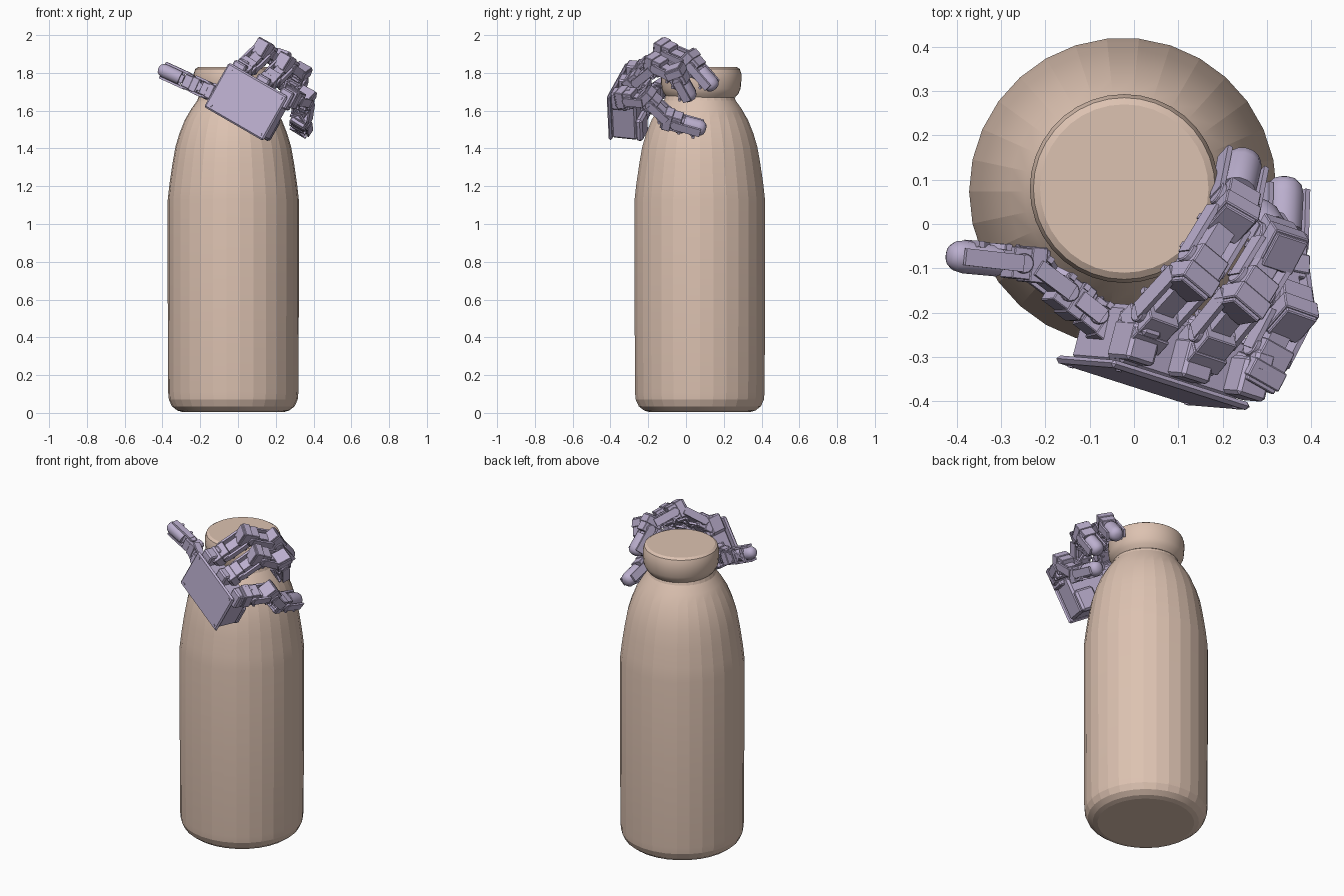
import bpy, bmesh, math
from mathutils import Vector, Matrix

if "Cube" in bpy.data.objects:
    bpy.data.objects.remove(bpy.data.objects["Cube"])

def material(name, col):
    m = bpy.data.materials.new(name)
    m.diffuse_color = (*col, 1)
    m.use_nodes = True
    m.node_tree.nodes["Principled BSDF"].inputs["Base Color"].default_value = m.diffuse_color
    return m

SKIN = material("bottle_tan", (0.72, 0.54, 0.44))
LILAC = material("hand_lilac", (0.50, 0.43, 0.62))

def finish(name, bm, mat, bevel=0, smooth=None):
    bmesh.ops.recalc_face_normals(bm, faces=bm.faces)
    me = bpy.data.meshes.new(name)
    bm.to_mesh(me)
    bm.free()
    ob = bpy.data.objects.new(name, me)
    bpy.context.collection.objects.link(ob)
    me.materials.append(mat)
    if bevel:
        b = ob.modifiers.new("bevel", 'BEVEL')
        b.width, b.segments, b.limit_method = bevel, 1, 'ANGLE'
    if smooth:
        bpy.ops.object.select_all(action='DESELECT')
        ob.select_set(True)
        bpy.context.view_layer.objects.active = ob
        bpy.ops.object.shade_smooth_by_angle(angle=math.radians(smooth))
    return ob

def frame(o, d, side):
    """x = along the link, y = sideways, z = outward (back of the finger)"""
    x = Vector(d).normalized()
    z = x.cross(Vector(side)).normalized()
    y = z.cross(x)
    m = Matrix((x, y, z)).transposed().to_4x4()
    m.translation = o
    return m

def box(bm, m, c, s, turn=0):
    t = m @ Matrix.Translation(c) @ Matrix.Rotation(turn, 4, 'Z') @ Matrix.Diagonal((*s, 1))
    bmesh.ops.create_cube(bm, size=1, matrix=t)

def disc(bm, m, c, r, depth, axis='Z', n=12):
    rot = Matrix.Rotation(math.pi / 2, 4, {'X': 'Y', 'Y': 'X'}.get(axis, 'Z')) if axis != 'Z' else Matrix()
    bmesh.ops.create_cone(bm, cap_ends=True, segments=n, radius1=r, radius2=r, depth=depth,
                          matrix=m @ Matrix.Translation(c) @ rot)

def lathe(bm, m, profile, n, sy=1):
    """profile of (radius, height) revolved about local z"""
    rings = [[bm.verts.new(m @ Vector((r * math.cos(a), sy * r * math.sin(a), h)))
              for a in [2 * math.pi * k / n for k in range(n)]] for r, h in profile]
    for lo, hi in zip(rings, rings[1:]):
        for k in range(n):
            bm.faces.new((lo[k], lo[(k + 1) % n], hi[(k + 1) % n], hi[k]))
    bm.faces.new(rings[0][::-1])
    bm.faces.new(rings[-1])

# Bottle: body, shoulder, pinched neck and rounded cap lip
bm = bmesh.new()
lathe(bm, Matrix.Translation((-0.025, 0.073, 0)), [
    (0.27, 0.005), (0.297, 0.013), (0.325, 0.035), (0.341, 0.07), (0.345, 0.11), (0.347, 0.6),
    (0.347, 1.13), (0.338, 1.21), (0.322, 1.32), (0.306, 1.41), (0.285, 1.48), (0.257, 1.55),
    (0.222, 1.61), (0.19, 1.655), (0.18, 1.685)], 30)
finish("bottle_body", bm, SKIN, smooth=10)
bm = bmesh.new()
lathe(bm, Matrix.Translation((-0.022, 0.08, 0)), [
    (0.18, 1.67), (0.197, 1.69), (0.209, 1.715), (0.213, 1.76), (0.213, 1.795), (0.205, 1.82),
    (0.19, 1.83)], 36)
finish("bottle_lip", bm, SKIN, smooth=25)

# Palm axes: U across the knuckles, V towards the fingers, W towards the bottle
B = Vector((-0.18, -0.312, 1.62))
U = Vector((0.83, -0.265, -0.48)).normalized()
V = Vector((0.52, -0.05, 0.85))
V = (V - U * V.dot(U)).normalized()
W = V.cross(U)
P = Matrix((U, V, W)).transposed().to_4x4()
P.translation = B

# Palm: back plate, deep housing and screw heads
bm = bmesh.new()
box(bm, P, (0.185, 0.135, 0.009), (0.375, 0.27, 0.018))
finish("palm_back_plate", bm, LILAC, 0.012)
bm = bmesh.new()
box(bm, P, (0.195, 0.12, 0.085), (0.33, 0.22, 0.14))
box(bm, P, (0.05, 0.225, 0.08), (0.06, 0.07, 0.13))
box(bm, P, (0.30, 0.07, 0.165), (0.12, 0.13, 0.04))
finish("palm_housing", bm, LILAC, 0.012)
bm = bmesh.new()
for x in (0.03, 0.345):
    for y in (0.025, 0.245):
        disc(bm, P, (x, y, 0), 0.007, 0.006)
finish("palm_screws", bm, LILAC)

def servo(bm, m, s=1.0):
    # motor case, end cap, side horns, screws
    box(bm, m, (0, 0, 0), (0.105 * s, 0.08 * s, 0.085 * s))
    box(bm, m, (-0.02 * s, 0, 0.0), (0.045 * s, 0.09 * s, 0.095 * s))
    for sy in (-1, 1):
        disc(bm, m, (0.025 * s, sy * 0.042 * s, 0), 0.027 * s, 0.02 * s, 'Y')
        for sx in (-1, 1):
            disc(bm, m, (sx * 0.04 * s, sy * 0.028 * s, 0.043 * s), 0.007 * s, 0.012 * s, n=8)

def bracket(bm, m, length, s=1.0):
    # two side arms with a crossed lattice on the back
    for sy in (-1, 1):
        box(bm, m, (length / 2, sy * 0.049 * s, 0), (length * 0.75, 0.012, 0.045 * s))
        box(bm, m, (length / 2, 0, 0.038 * s), (0.1 * s, 0.012, 0.012), sy * 0.75)
        box(bm, m, (length / 2 + sy * 0.04 * s, 0, 0.038 * s), (0.014, 0.098 * s, 0.014))
    box(bm, m, (length / 2, 0, 0), (length * 0.5, 0.05 * s, 0.035 * s))

def finger(name, pts, tip, side, s=1.0):
    pts = [Vector(p) for p in pts]
    tip = Vector(tip)
    cases, arms = bmesh.new(), bmesh.new()
    for a, b in zip(pts, pts[1:] + [tip]):
        m = frame(a, b - a, side)
        servo(cases, m, s)
        bracket(arms, m, (b - a).length, s)
    finish(name + "_motors", cases, LILAC, 0.006)
    finish(name + "_brackets", arms, LILAC)
    # domed fingertip pad
    L = (tip - pts[-1]).length
    m = frame(pts[-1], tip - pts[-1], side) @ Matrix.Rotation(math.pi / 2, 4, 'Y')
    bm = bmesh.new()
    lathe(bm, m, [(0.042 * s, L * 0.35), (0.044 * s, L - 0.04), (0.039 * s, L - 0.018),
                  (0.027 * s, L - 0.005), (0.012 * s, L)], 14, 1.0)
    finish(name + "_tip", bm, LILAC, smooth=35)

finger("first_finger", [(0.035, -0.225, 1.82), (0.14, -0.11, 1.92), (0.225, 0.03, 1.86)],
       (0.25, 0.155, 1.715), U)
finger("second_finger", [(0.165, -0.27, 1.755), (0.255, -0.16, 1.845), (0.325, -0.045, 1.79)],
       (0.275, 0.03, 1.655), U)
finger("third_finger", [(0.29, -0.315, 1.67), (0.352, -0.195, 1.66), (0.335, -0.075, 1.55)],
       (0.34, 0.105, 1.50), U)
finger("thumb", [(-0.075, -0.22, 1.68), (-0.145, -0.165, 1.70), (-0.245, -0.09, 1.745)],
       (-0.42, -0.07, 1.825), V, 0.85)

# Knuckle mounts joining each finger base to the palm
bm = bmesh.new()
for k in range(3):
    box(bm, P, (0.05 + 0.15 * k, 0.25, 0.07), (0.075, 0.10, 0.09))
    box(bm, P, (0.05 + 0.15 * k, 0.29, 0.11), (0.05, 0.06, 0.05))
finish("knuckle_mounts", bm, LILAC, 0.008)
